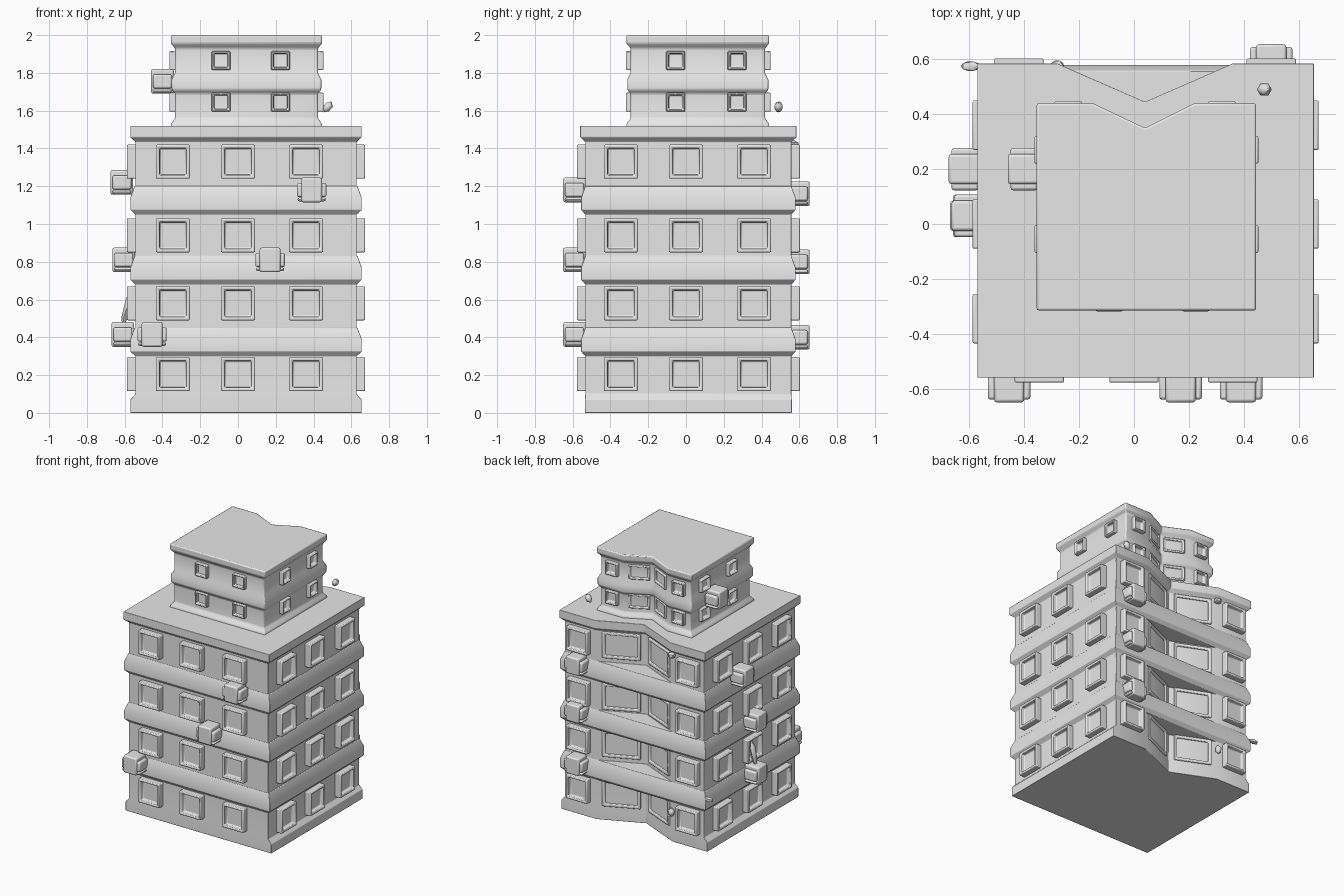
import bpy, bmesh, math
from mathutils import Matrix, Vector

if "Cube" in bpy.data.objects:
    bpy.data.objects.remove(bpy.data.objects["Cube"], do_unlink=True)

# One plain stone grey
stone = bpy.data.materials.new("stone_grey")
stone.use_nodes = True
GREY = (0.8, 0.8, 0.8, 1)
stone.diffuse_color = GREY
stone.node_tree.nodes["Principled BSDF"].inputs["Base Color"].default_value = GREY


def finish(bm, name, bevel=0.0, clean=True):
    if clean:
        bmesh.ops.remove_doubles(bm, verts=bm.verts, dist=1e-4)
    bmesh.ops.recalc_face_normals(bm, faces=bm.faces)
    mesh = bpy.data.meshes.new(name)
    bm.to_mesh(mesh)
    bm.free()
    mesh.materials.append(stone)
    ob = bpy.data.objects.new(name, mesh)
    bpy.context.collection.objects.link(ob)
    if bevel:
        mod = ob.modifiers.new("soft_edges", "BEVEL")
        mod.width, mod.segments = bevel, 2
        mod.limit_method, mod.angle_limit = "ANGLE", math.radians(30)
    bpy.ops.object.select_all(action="DESELECT")
    ob.select_set(True)
    bpy.context.view_layer.objects.active = ob
    bpy.ops.object.shade_smooth_by_angle(angle=math.radians(40))
    return ob


def tower(name, box, notch_xs, rings):
    """Stack outlines with a V notch at the back; ring = z, inset x, inset y, notch depth."""
    x0, x1, y0, y1 = box
    bm = bmesh.new()
    loops = []
    for z, ix, iy, depth in rings:
        back = y1 - iy
        pts = [(x0 + ix, y0 + iy), (x1 - ix, y0 + iy), (x1 - ix, back),
               (notch_xs[2], back), (notch_xs[1], back - depth),
               (notch_xs[0], back), (x0 + ix, back)]
        loops.append([bm.verts.new((x, y, z)) for x, y in pts])
    for low, high in zip(loops, loops[1:]):
        for i in range(len(low)):
            j = (i + 1) % len(low)
            bm.faces.new((low[i], low[j], high[j], high[i]))
    bm.faces.new(loops[0])
    bm.faces.new(loops[-1])
    return finish(bm, name, 0.008)


def add_box(bm, size, loc):
    m = Matrix.Translation(loc) @ Matrix.Diagonal((*size, 1))
    return bmesh.ops.create_cube(bm, size=1, matrix=m)["verts"]


def placed(x, y, z, turn):
    return Matrix.Translation((x, y, z)) @ Matrix.Rotation(math.radians(turn), 4, "Z")


def window(name, x, y, z, turn, w, h, out=0.045, rim=0.025, sink=0.03):
    """Framed opening facing local -y, standing proud of a wall at (x, y)."""
    bm = bmesh.new()
    add_box(bm, (w, out + 0.05, h), (0, 0.025 - out / 2, 0))
    bm.faces.ensure_lookup_table()
    face = min(bm.faces, key=lambda f: f.calc_center_median().y)
    bmesh.ops.inset_region(bm, faces=[face], thickness=rim)
    bmesh.ops.inset_region(bm, faces=[face], thickness=0.006, depth=-sink)
    bm.transform(placed(x, y, z, turn))
    finish(bm, name, 0.006)


def cooling_unit(name, x, y, z, turn):
    """Wall-mounted box with a wider skirt and two brackets."""
    bm = bmesh.new()
    add_box(bm, (0.11, 0.12, 0.13), (0, -0.03, 0))
    add_box(bm, (0.155, 0.1, 0.075), (0, -0.03, 0))
    for s in (-1, 1):
        add_box(bm, (0.03, 0.1, 0.02), (s * 0.06, -0.03, -0.05))
    bm.transform(placed(x, y, z, turn))
    finish(bm, name, 0.012, clean=False)


def shard(name, loc, scale, tilt=0):
    bm = bmesh.new()
    bmesh.ops.create_icosphere(bm, subdivisions=1, radius=1)
    bm.transform(Matrix.Translation(loc) @ Matrix.Rotation(tilt, 4, "Y")
                 @ Matrix.Diagonal((*scale, 1)))
    finish(bm, name)


# Lower tower: notched base and cornice, straight balcony slabs between
V = 0.14
IN = 0.027
rings = [(0, 0, 0.025, V), (0.07, 0, 0.025, V), (0.1, IN, IN, V)]
for b in (0.30, 0.68, 1.05):
    rings += [(b, IN, IN, V), (b, IN, IN, 0), (b + 0.025, 0, 0.005, 0),
              (b + 0.09, 0, 0.005, 0), (b + 0.15, 0.022, IN, 0), (b + 0.15, IN, IN, V)]
rings += [(1.435, IN, IN, V), (1.46, 0, 0, V), (1.52, 0, 0, V)]
tower("lower_tower", (-0.57, 0.655, -0.56, 0.585), (-0.28, 0.04, 0.36), rings)

# Upper tower
U = 0.09
tower("upper_tower", (-0.355, 0.445, -0.315, 0.44), (-0.15, 0.04, 0.22),
      [(1.5, 0, 0, U), (1.53, 0, 0, U), (1.56, 0.022, 0.022, U), (1.69, 0.022, 0.022, U),
       (1.71, 0.004, 0.004, U), (1.765, 0.004, 0.004, U), (1.8, 0.022, 0.022, U),
       (1.93, 0.022, 0.022, U), (1.955, 0, 0, U), (2.0, 0, 0, U)])

# Lower windows on all four sides, plus wide panels in the notch
for floor, z in enumerate((0.205, 0.58, 0.94, 1.33)):
    tag = f"floor{floor + 1}"
    for i, p in enumerate((-0.345, 0.0, 0.36)):
        window(f"front_window_{tag}_{i}", p, -0.533, z, 0, 0.18, 0.18)
        window(f"right_window_{tag}_{i}", 0.628, p, z, 90, 0.18, 0.18)
        window(f"left_window_{tag}_{i}", -0.543, p, z, -90, 0.18, 0.18)
    for i, p in enumerate((-0.42, 0.5)):
        window(f"back_window_{tag}_{i}", p, 0.558, z, 180, 0.18, 0.18)
    for s in (-1, 1):
        window(f"notch_panel_{tag}_{s}", 0.04 + s * 0.16, 0.488, z, 180 + s * 23.6,
               0.27, 0.2, 0.012, 0.03, 0.02)

# Upper windows
for floor, z in enumerate((1.645, 1.865)):
    tag = f"top{floor + 1}"
    for i in range(2):
        window(f"front_window_{tag}_{i}", -0.09 + i * 0.315, -0.293, z, 0, 0.1, 0.1, 0.025, 0.016)
        window(f"right_window_{tag}_{i}", 0.423, -0.055 + i * 0.325, z, 90, 0.1, 0.1, 0.03, 0.016)
        window(f"left_window_{tag}_{i}", -0.333, -0.055 + i * 0.325, z, -90, 0.1, 0.1, 0.03, 0.016)
        window(f"back_window_{tag}_{i}", -0.24 + i * 0.56, 0.418, z, 180, 0.1, 0.1, 0.03, 0.016)
    for s in (-1, 1):
        window(f"notch_panel_{tag}_{s}", 0.04 + s * 0.09, 0.373, z, 180 + s * 26,
               0.15, 0.11, 0.01, 0.02, 0.015)

# Cooling units clipped to the slabs
units = [("front", 0.39, -0.56, 1.18, 0), ("front", 0.17, -0.56, 0.81, 0),
         ("front", -0.455, -0.56, 0.415, 0),
         ("left", -0.585, 0.2, 1.22, -90), ("left", -0.575, 0.03, 0.81, -90),
         ("left", -0.58, 0.03, 0.415, -90), ("left_top", -0.37, 0.2, 1.755, -90),
         ("back", 0.5, 0.565, 1.16, 180), ("back", 0.5, 0.565, 0.8, 180),
         ("back", 0.5, 0.565, 0.4, 180)]
for i, (side, *where) in enumerate(units):
    cooling_unit(f"{side}_cooling_unit_{i}", *where)

# Small broken bits
shard("left_pipe_stub", (-0.59, 0.03, 0.55), (0.02, 0.025, 0.11), 0.2)
shard("roof_debris", (0.475, 0.49, 1.62), (0.025, 0.025, 0.035), 0.6)
shard("back_low_nub", (-0.28, 0.575, 0.23), (0.025, 0.025, 0.035))
shard("back_high_nub", (-0.28, 0.57, 1.42), (0.03, 0.03, 0.025))
shard("corner_nub", (-0.595, 0.575, 0.41), (0.04, 0.02, 0.02))
